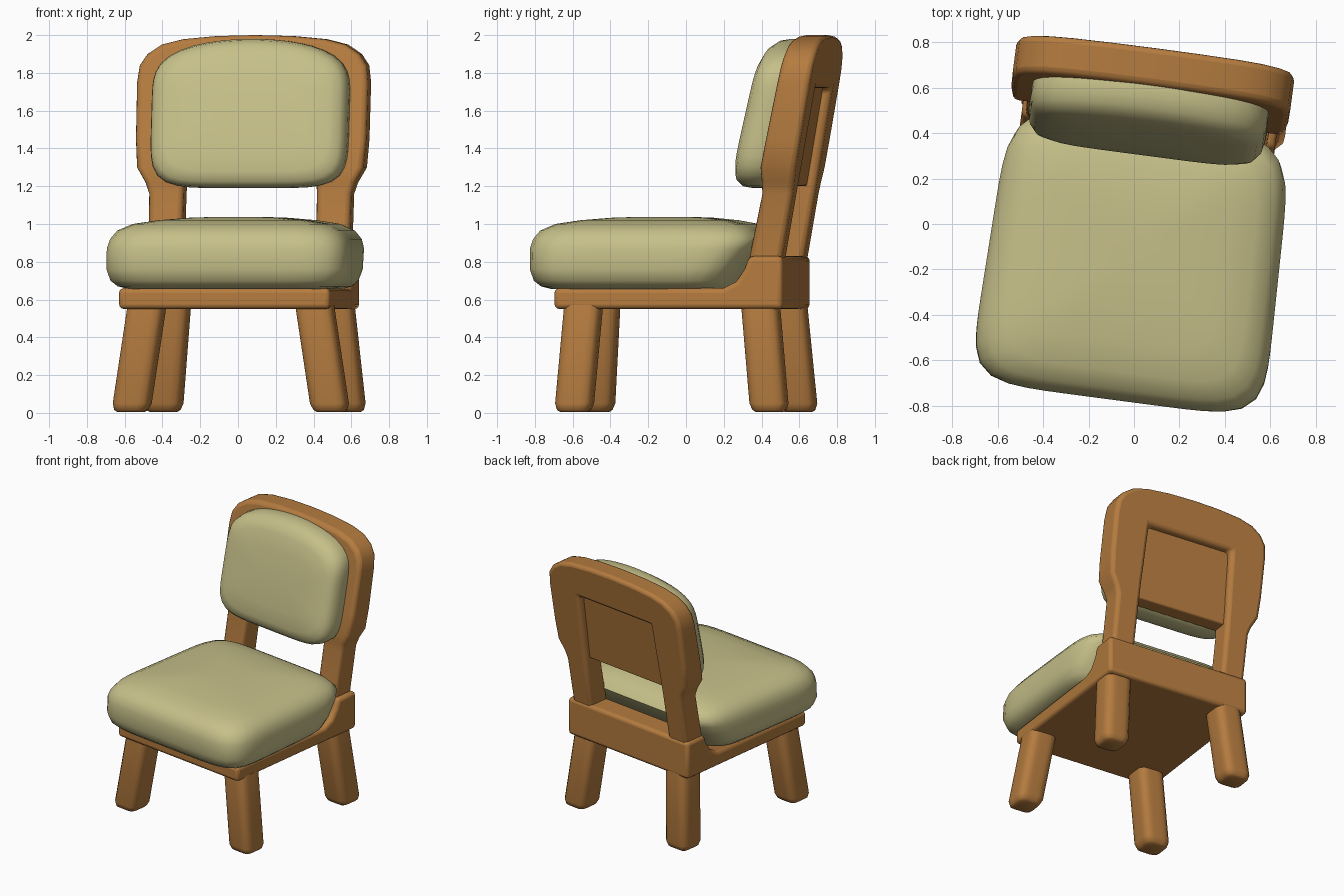
import bpy, bmesh, math

if "Cube" in bpy.data.objects:
    bpy.data.objects.remove(bpy.data.objects["Cube"])

TURN = math.radians(-7.5)  # the whole chair is turned a little about z


def material(name, rgb):
    m = bpy.data.materials.new(name)
    m.diffuse_color = (*rgb, 1)
    m.use_nodes = True
    m.node_tree.nodes["Principled BSDF"].inputs["Base Color"].default_value = m.diffuse_color
    return m


WOOD = material("warm wood", (0.46, 0.20, 0.05))
FABRIC = material("sage fabric", (0.565, 0.525, 0.25))


def finish(bm, name, mat, bevel=0, angle=40):
    bmesh.ops.recalc_face_normals(bm, faces=bm.faces)
    me = bpy.data.meshes.new(name)
    bm.to_mesh(me)
    bm.free()
    me.materials.append(mat)
    ob = bpy.data.objects.new(name, me)
    bpy.context.collection.objects.link(ob)
    ob.rotation_euler.z = TURN
    if bevel:
        b = ob.modifiers.new("soft edges", 'BEVEL')
        b.width, b.segments, b.limit_method = bevel, 3, 'ANGLE'
        b.angle_limit = math.radians(35)
    bpy.ops.object.select_all(action='DESELECT')
    ob.select_set(True)
    bpy.context.view_layer.objects.active = ob
    bpy.ops.object.shade_smooth_by_angle(angle=math.radians(angle))
    return ob


def oval(hx, hy, power, n=64):
    """Rounded rectangle outline as a superellipse."""
    pts = []
    for i in range(n):
        a = 2 * math.pi * (i + 0.5) / n
        c, s = math.cos(a), math.sin(a)
        r = (abs(c) ** power + abs(s) ** power) ** (-1 / power)
        pts.append((hx * r * c, hy * r * s))
    return pts


def loft(rings, name, mat, angle=40):
    bm = bmesh.new()
    rows = [[bm.verts.new(p) for p in ring] for ring in rings]
    n = len(rows[0])
    for a, b in zip(rows, rows[1:]):
        for i in range(n):
            bm.faces.new((a[i], a[(i + 1) % n], b[(i + 1) % n], b[i]))
    bm.faces.new(rows[0])
    bm.faces.new(rows[-1])
    return finish(bm, name, mat, angle=angle)


# seat cushion: stacked outlines, trimmed at the back to sit on the frame
rings = []
for z, inset in [(0.655, 0.11), (0.67, 0.055), (0.70, 0.02), (0.76, 0), (0.87, 0), (0.92, 0.015),
                 (0.965, 0.05), (1.0, 0.125), (1.02, 0.25), (1.033, 0.4), (1.038, 0.54)]:
    back = min(0.455, 0.27 + max(0, z - 0.66) * 0.75) - max(0, inset * 0.8 if z > 0.95 else 0)
    front = -0.78 + inset
    ring = []
    for x, y in oval(0.65 - inset, (back - front) / 2, 6.5):
        y += (back + front) / 2
        ring.append((0.02 + x * (1 - 0.04 * (y + 0.5)), y, z))
    rings.append(ring)
loft(rings, "seat_cushion", FABRIC, 60)

# back cushion: outlines stacked from front to rear, leaning back
rings = []
for d, inset in [(-0.005, 0.34), (0.0, 0.2), (0.01, 0.09), (0.03, 0.035), (0.065, 0.008),
                 (0.11, 0), (0.17, 0), (0.24, 0.03)]:
    ring = []
    for x, z in oval(0.525 - inset, 0.395 - inset, 5.5):
        if z > 0:
            z -= 0.09 * (x / 0.52) ** 2 * z / 0.395
        z += 1.585
        ring.append((x, 0.275 + 0.225 * (z - 1.19) + d, z))
    rings.append(ring)
loft(rings, "back_cushion", FABRIC, 60)

# seat frame: side profile with a raised rear, extruded across
profile = [(-0.63, 0.55), (0.59, 0.55), (0.59, 0.83), (0.41, 0.83), (0.385, 0.76),
           (0.34, 0.695), (0.27, 0.66), (-0.63, 0.66)]
bm = bmesh.new()
base = bm.faces.new([bm.verts.new((-0.555, y, z)) for y, z in profile])
ext = bmesh.ops.extrude_face_region(bm, geom=[base])
for v in ext["geom"]:
    if isinstance(v, bmesh.types.BMVert):
        v.co.x = 0.572
finish(bm, "seat_frame", WOOD, 0.025)


def front_y(z):
    # the head of the back sits slightly proud of the posts
    proud = 0.03 * min(1, max(0, (z - 1.17) / 0.12))
    return 0.41 + 0.205 * (z - 0.84) - proud


def rear_y(z):
    return 0.585 + 0.172 * (z - 0.84)


# back frame: upturned U, paired outer and inner outlines
outer = [(0.535, 0.7), (0.54, 1.16), (0.56, 1.22), (0.605, 1.3), (0.615, 1.45), (0.617, 1.75),
         (0.605, 1.84), (0.565, 1.9), (0.49, 1.95), (0.38, 1.978), (0.2, 1.995)]
inner = [(0.36, 0.7), (0.355, 1.16), (0.353, 1.22), (0.352, 1.3), (0.345, 1.45), (0.338, 1.66),
         (0.336, 1.69), (0.334, 1.72), (0.3, 1.72), (0.24, 1.72), (0.13, 1.72)]
outer += [(0, 2.0)] + [(-x, z) for x, z in reversed(outer)]
inner += [(0, 1.72)] + [(-x, z) for x, z in reversed(inner)]
bm = bmesh.new()
rows = []
for (ox, oz), (ix, iz) in zip(outer, inner):
    rows.append([bm.verts.new(p) for p in ((ox, front_y(oz), oz), (ix, front_y(iz), iz),
                                           (ix, rear_y(iz), iz), (ox, rear_y(oz), oz))])
for a, b in zip(rows, rows[1:]):
    for i in range(4):
        j = (i + 1) % 4
        bm.faces.new((a[i], a[j], b[j], b[i]))
bm.faces.new(rows[0])
bm.faces.new(rows[-1])
finish(bm, "back_frame", WOOD, 0.028)

# recessed panel behind the back cushion
bm = bmesh.new()
bmesh.ops.create_cube(bm, size=1)
for v in bm.verts:
    z = 1.2 if v.co.z < 0 else 1.75
    y = front_y(z) + 0.01 if v.co.y < 0 else rear_y(z) - 0.05
    v.co = (v.co.x * 0.74, y, z)
finish(bm, "back_panel", WOOD, 0.01)

# four splayed legs with softened feet: foot and top centres
legs = {"front_left_leg": ((-0.50, -0.55), (-0.42, -0.51)),
        "front_right_leg": ((0.565, -0.525), (0.475, -0.485)),
        "back_left_leg": ((-0.47, 0.54), (-0.42, 0.49)),
        "back_right_leg": ((0.515, 0.515), (0.46, 0.46))}
for name, (foot, top) in legs.items():
    rings = []
    for z, size in [(0.004, 0.068), (0.015, 0.086), (0.05, 0.099), (0.57, 0.099)]:
        t = z / 0.56
        cx, cy = (f + (p - f) * t for f, p in zip(foot, top))
        rings.append([(cx + x, cy + y, z) for x, y in oval(size, size, 5, 24)])
    loft(rings, name, WOOD, 50)
